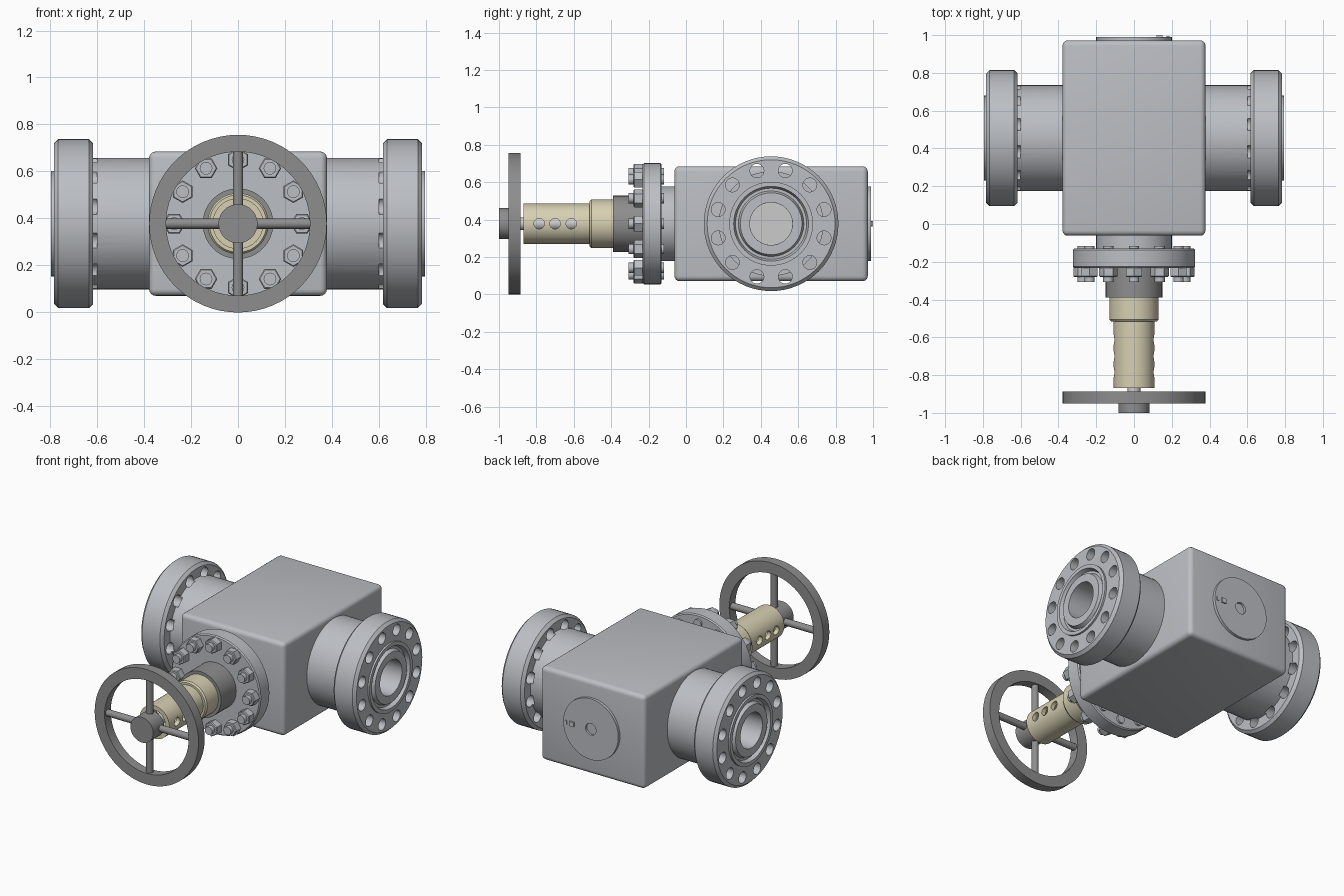
import bpy, bmesh
from math import cos, sin, pi, radians
from mathutils import Vector

if "Cube" in bpy.data.objects:
    bpy.data.objects.remove(bpy.data.objects["Cube"])

ZC = 0.378           # height of every axis
YC = 0.455           # y of the flow bore


def material(name, rgb):
    m = bpy.data.materials.new(name)
    m.diffuse_color = (*rgb, 1)
    m.use_nodes = True
    m.node_tree.nodes["Principled BSDF"].inputs["Base Color"].default_value = m.diffuse_color
    return m


STEEL = material("steel_grey", (0.50, 0.52, 0.55))
DARK = material("dark_grey", (0.27, 0.27, 0.27))
TAN = material("tan", (0.68, 0.63, 0.45))
BRIGHT = material("bright_steel", (0.76, 0.76, 0.78))


def finish(bm, name, mat):
    bmesh.ops.recalc_face_normals(bm, faces=bm.faces)
    me = bpy.data.meshes.new(name)
    bm.to_mesh(me)
    bm.free()
    ob = bpy.data.objects.new(name, me)
    bpy.context.collection.objects.link(ob)
    me.materials.append(mat)
    return ob


def add_lathe(bm, axis, centre, profile, n=64, ring=False, phase=0.0):
    """Revolve (radius, position) points about an axis; ring closes the profile."""
    pts = list(profile)
    if not ring:
        pts = [(0, pts[0][1])] + pts + [(0, pts[-1][1])]
    rows = []
    for r, t in pts:
        row = []
        for i in range(n):
            a = 2 * pi * i / n + phase
            c, s = r * cos(a), r * sin(a)
            p = {'X': (t, c, s), 'Y': (c, t, s), 'Z': (c, s, t)}[axis]
            row.append(bm.verts.new(Vector(p) + Vector(centre)))
        rows.append(row)
    for k in range(len(rows) if ring else len(rows) - 1):
        a, b = rows[k], rows[(k + 1) % len(rows)]
        for i in range(n):
            j = (i + 1) % n
            bm.faces.new((a[i], a[j], b[j], b[i]))
    bmesh.ops.remove_doubles(bm, verts=bm.verts, dist=1e-5)


def lathe(name, axis, centre, profile, mat, **kw):
    bm = bmesh.new()
    add_lathe(bm, axis, centre, profile, **kw)
    return finish(bm, name, mat)


def box(name, centre, size, mat, bevel=0.0):
    bm = bmesh.new()
    bmesh.ops.create_cube(bm, size=1)
    bmesh.ops.scale(bm, vec=size, verts=bm.verts)
    bmesh.ops.translate(bm, vec=centre, verts=bm.verts)
    if bevel:
        bmesh.ops.bevel(bm, geom=bm.edges[:], offset=bevel, segments=4,
                        profile=0.5, affect='EDGES')
    return finish(bm, name, mat)


def cut(ob, cylinders):
    """Drill (axis, centre, radius, start, end) cylinders out of an object."""
    bm = bmesh.new()
    for axis, centre, r, t0, t1 in cylinders:
        add_lathe(bm, axis, centre, [(r, t0), (r, t1)], n=32)
    cutter = finish(bm, ob.name + "_cutter", ob.data.materials[0])
    cutter.hide_render = True
    mod = ob.modifiers.new("drill", 'BOOLEAN')
    mod.operation, mod.solver, mod.object = 'DIFFERENCE', 'EXACT', cutter
    bpy.context.view_layer.objects.active = ob
    bpy.ops.object.modifier_apply(modifier=mod.name)
    bpy.data.objects.remove(cutter)


# valve block with flow bore
body = box("valve_body", (0, YC, ZC), (0.757, 1.034, 0.614), STEEL, 0.028)
cut(body, [('X', (0, YC, ZC), 0.114, -0.5, 0.5)])
lathe("gate", 'X', (0, YC, ZC), [(0.13, -0.05), (0.13, 0.05)], BRIGHT)

# end flanges with neck, ring groove and bolt holes
flange = [(0.114, 0.36), (0.28, 0.36), (0.28, 0.617), (0.342, 0.617), (0.36, 0.635),
          (0.36, 0.765), (0.342, 0.783), (0.224, 0.783), (0.224, 0.795),
          (0.20, 0.795), (0.19, 0.77), (0.175, 0.77), (0.165, 0.795), (0.114, 0.795)]
for side, s in (("right", 1), ("left", -1)):
    ob = lathe(side + "_flange", 'X', (0, YC, ZC), [(r, s * t) for r, t in flange],
               STEEL, ring=True)
    holes = []
    for i in range(12):
        a = radians(15 + 30 * i)
        lo, hi = sorted((s * 0.6, s * 0.82))
        holes.append(('X', (0, YC + 0.293 * cos(a), ZC + 0.293 * sin(a)), 0.037, lo, hi))
    cut(ob, holes)

# bonnet neck, flange and dark packing housing
axis_point = (0, 0, ZC)
lathe("bonnet_neck", 'Y', axis_point, [(0.2, 0.0), (0.2, -0.14)], STEEL)
lathe("bonnet_flange", 'Y', axis_point,
      [(0.317, -0.130), (0.324, -0.137), (0.324, -0.225), (0.317, -0.232)], STEEL)
lathe("packing_housing", 'Y', axis_point, [(0.15, -0.22), (0.15, -0.39)], DARK)

# bonnet studs and hex nuts
for i in range(12):
    a = radians(30 * i)
    c = (0.272 * cos(a), 0, ZC + 0.272 * sin(a))
    lathe(f"stud_{i + 1}", 'Y', c, [(0.027, -0.117), (0.027, -0.307)], STEEL, n=16)
    lathe(f"nut_{i + 1}", 'Y', c, [(0.048, -0.230), (0.048, -0.276), (0.043, -0.281)],
          STEEL, n=6, phase=a)

# tan stem guard, hollow with three side windows
guard = lathe("stem_guard", 'Y', axis_point,
              [(0.08, -0.385), (0.13, -0.385), (0.13, -0.505), (0.122, -0.515),
               (0.108, -0.515), (0.108, -0.868), (0.08, -0.868)], TAN, ring=True)
cut(guard, [('X', (0, y, ZC), 0.028, -0.2, 0.2) for y in (-0.785, -0.70, -0.613)])
lathe("stem", 'Y', axis_point, [(0.034, -0.38), (0.034, -0.90)], BRIGHT, n=32)

# handwheel rim, hub and crossed spokes
lathe("handwheel_rim", 'Y', axis_point,
      [(0.306, -0.886), (0.378, -0.886), (0.378, -0.95), (0.306, -0.95)], DARK, ring=True)
lathe("handwheel_hub", 'Y', axis_point, [(0.083, -0.886), (0.083, -1.0)], DARK)
for name, axis in (("spoke_horizontal", 'X'), ("spoke_vertical", 'Z')):
    lathe(name, axis, (0, -0.918, ZC), [(0.022, -0.32), (0.022, 0.32)], DARK, n=24)

# rear cover plate with centre recess and small fitting
lathe("rear_cover", 'Y', axis_point,
      [(0.2, 0.95), (0.2, 0.99), (0.038, 0.99), (0.038, 0.975)], STEEL)
box("rear_fitting", (0.135, 0.99, ZC), (0.03, 0.02, 0.03), BRIGHT)
box("rear_fitting_pin", (0.18, 0.987, ZC), (0.014, 0.016, 0.025), BRIGHT)

# smooth round surfaces, keep corners sharp
bpy.ops.object.select_all(action='SELECT')
bpy.context.view_layer.objects.active = body
bpy.ops.object.shade_smooth_by_angle(angle=radians(30))
